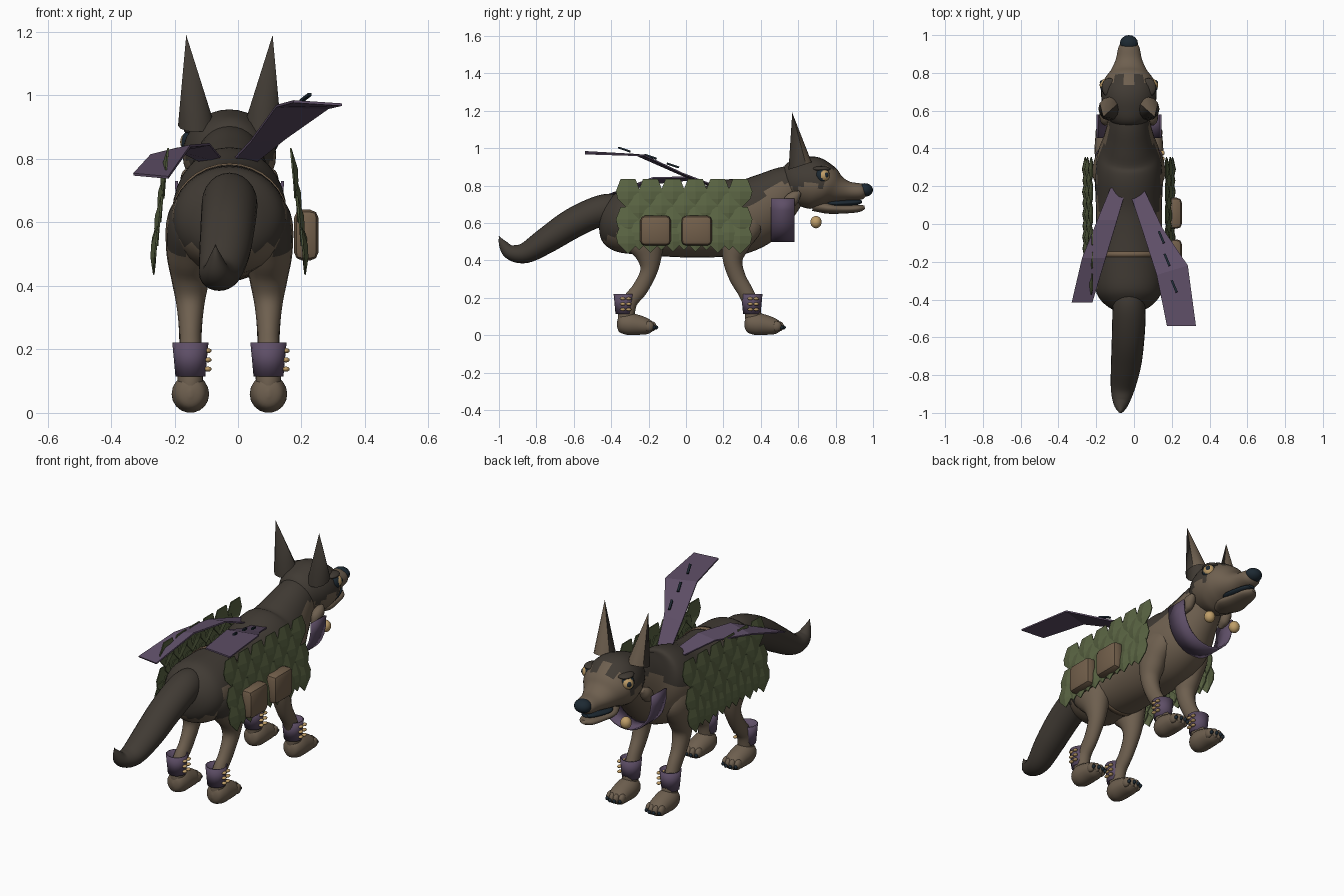
import bpy, bmesh, math
from mathutils import Vector, Matrix

if "Cube" in bpy.data.objects:
    bpy.data.objects.remove(bpy.data.objects["Cube"])

CX = -0.027  # body centre line


def mat(name, r, g, b):
    m = bpy.data.materials.new(name)
    m.diffuse_color = (r, g, b, 1)
    m.use_nodes = True
    m.node_tree.nodes["Principled BSDF"].inputs["Base Color"].default_value = m.diffuse_color
    return m


FUR = mat("brown fur", .155, .115, .078)
DARK = mat("dark fur", .052, .043, .034)
PURPLE = mat("purple cloth", .112, .077, .135)
GREEN = mat("green scale", .10, .125, .055)
LEATHER = mat("leather", .17, .115, .07)
GOLD = mat("gold", .52, .34, .14)
NAVY = mat("navy black", .012, .022, .032)


def finish(name, bm, mats, rule=None, angle=40):
    bmesh.ops.recalc_face_normals(bm, faces=bm.faces)
    me = bpy.data.meshes.new(name)
    bm.to_mesh(me)
    bm.free()
    ob = bpy.data.objects.new(name, me)
    bpy.context.collection.objects.link(ob)
    for m in mats:
        me.materials.append(m)
    if rule:
        for p in me.polygons:
            p.material_index = int(rule(p.center, p.normal))
    if angle:
        bpy.ops.object.select_all(action='DESELECT')
        ob.select_set(True)
        bpy.context.view_layer.objects.active = ob
        bpy.ops.object.shade_smooth_by_angle(angle=math.radians(angle))
    return ob


def catmull(p, steps):
    out = []
    for i in range(len(p) - 1):
        a, b, c, d = p[max(i - 1, 0)], p[i], p[i + 1], p[min(i + 2, len(p) - 1)]
        for s in range(steps):
            t = s / steps
            out.append([.5 * (2 * q + (r - o) * t + (2 * o - 5 * q + 4 * r - u) * t * t
                              + (3 * q - o - 3 * r + u) * t ** 3)
                        for o, q, r, u in zip(a, b, c, d)])
    return out + [list(p[-1])]


def loft(name, pts, mats, rule=None, x=0.0, sides=24, steps=5):
    """Elliptical rings along a path of (y, z, half width, half height, x offset)."""
    path = catmull([tuple(p) + (0,) * (5 - len(p)) for p in pts], steps)
    bm = bmesh.new()
    rings = []
    for i, (y, z, rw, rh, dx) in enumerate(path):
        a, b = path[max(i - 1, 0)], path[min(i + 1, len(path) - 1)]
        t = Vector((0, b[0] - a[0], b[1] - a[1])).normalized()
        n = Vector((0, -t.z, t.y))
        rw, rh = max(rw, .002), max(rh, .002)
        ring = []
        for k in range(sides):
            f = 2 * math.pi * k / sides
            ring.append(bm.verts.new(Vector((CX + x + dx + rw * math.cos(f), y, z)) + n * rh * math.sin(f)))
        rings.append(ring)
    for r, s in zip(rings, rings[1:]):
        for k in range(sides):
            j = (k + 1) % sides
            bm.faces.new((r[k], r[j], s[j], s[k]))
    bm.faces.new(rings[0])
    bm.faces.new(rings[-1])
    return finish(name, bm, mats, rule, 60)


def ball(name, loc, size, m, seg=16):
    bm = bmesh.new()
    bmesh.ops.create_uvsphere(bm, u_segments=seg, v_segments=seg // 2 + 2, radius=1,
                              matrix=Matrix.Translation(loc) @ Matrix.Diagonal((*size, 1)))
    return finish(name, bm, [m], None, 60)


def box(name, loc, size, m, bevel=0, rot=None):
    bm = bmesh.new()
    bmesh.ops.create_cube(bm, size=1, matrix=Matrix.Translation(loc) @ (rot or Matrix()) @ Matrix.Diagonal((*size, 1)))
    if bevel:
        bmesh.ops.bevel(bm, geom=bm.edges[:], offset=bevel, segments=2, affect='EDGES', profile=.5)
    return finish(name, bm, [m], None, 30)


# torso and neck: dark along the back and rump, one dark spot on each shoulder
def torso_dark(c, n):
    edge = .52 if c.y < -.33 else (.68 if c.y < .3 else .68 + (c.y - .3) * .6)
    spot = abs(c.x - CX) > .08 and (c.y - .36) ** 2 + (c.z - .57) ** 2 < .0012
    return c.z > edge + .015 * math.sin(c.y * 30) or spot


loft("torso", [(-.475, .62, 0, 0), (-.45, .62, .09, .09), (-.37, .61, .17, .16), (-.22, .605, .185, .175),
               (-.05, .6, .175, .182), (.1, .605, .175, .19), (.25, .63, .18, .205), (.36, .66, .168, .19),
               (.45, .72, .135, .16), (.54, .785, .11, .125), (.62, .83, .09, .09)], [FUR, DARK], torso_dark, sides=32)


# head: dark crown and cheeks, brown muzzle
def head_dark(c, n):
    dx = abs(c.x - CX)
    return c.z > .80 + .02 * math.sin(c.y * 40) and c.y < .74 + (.05 if .03 < dx < .08 else 0)


loft("head", [(.49, .82, 0, 0), (.53, .82, .085, .09), (.6, .82, .13, .125), (.68, .815, .147, .14),
              (.75, .80, .138, .115), (.81, .78, .098, .077), (.87, .77, .07, .052), (.94, .768, .054, .042),
              (.965, .768, .03, .02)], [FUR, DARK], head_dark, sides=32)
loft("mouth", [(.74, .708, .03, .015), (.8, .705, .07, .018), (.9, .71, .045, .016), (.94, .715, .02, .008)], [NAVY])
loft("lower_jaw", [(.68, .695, .04, .03), (.76, .68, .075, .03), (.84, .675, .062, .024), (.92, .678, .045, .02),
                   (.955, .685, .015, .01)], [FUR])
ball("nose", (CX, .956, .777), (.048, .044, .036), NAVY)

for s in (-1, 1):
    # ears: tall cones with a brown hollow facing forward
    bm = bmesh.new()
    tip = bm.verts.new((CX + s * .136, .568, 1.19))
    base = [bm.verts.new((CX + s * .104 + .058 * math.cos(k * math.pi / 6), .61 + .062 * math.sin(k * math.pi / 6),
                          .905 + .02 * math.sin(k * math.pi / 6))) for k in range(12)]
    front = []
    for k in range(12):
        f = bm.faces.new((base[k], base[(k + 1) % 12], tip))
        if 1 <= k <= 4:
            front.append(f)
    bmesh.ops.inset_region(bm, faces=front, thickness=.008, depth=-.012)
    keep = [f.calc_center_median().copy() for f in front if f.is_valid]
    finish("ear", bm, [DARK, FUR], lambda c, n: any((c - q).length < .001 for q in keep), 40)

    # eyes: dark rim, gold iris, dark pupil, brow
    e = Vector((CX + s * .112, .728, .852))
    d = Vector((s * .8, .58, .12)).normalized()
    ball("eye_rim", e, (.041, .041, .043), NAVY)
    ball("iris", e + d * .013, (.033, .033, .034), GOLD)
    ball("pupil", e + d * .033, (.016, .016, .018), NAVY)
    ball("brow", e + Vector((-s * .008, -.005, .038)), (.04, .05, .014), DARK)
    # cheek tufts and hanging gold drops
    loft("cheek_tuft", [(.61, .765, .012, .01), (.585, .745, .028, .03), (.555, .715, .028, .036),
                        (.53, .685, .012, .012)], [FUR], x=s * .125, sides=12)
    ball("gold_drop", (CX + s * .085, .695, .605), (.03, .03, .033), GOLD)

# tail
loft("tail", [(-.33, .67, .06, .07), (-.41, .672, .083, .085), (-.5, .65, .088, .082), (-.62, .59, .086, .08, -.005),
              (-.75, .505, .08, .07, -.015), (-.86, .44, .066, .055, -.03), (-.94, .445, .045, .04, -.04),
              (-.98, .49, .02, .022, -.043), (-1, .53, 0, 0, -.044)], [DARK])

# legs, paws, claws and laced cuffs
HIND = [(-.28, .7, .02, .05), (-.26, .62, .072, .14), (-.22, .51, .076, .115), (-.197, .42, .06, .07),
        (-.2, .34, .044, .046), (-.245, .25, .035, .043), (-.3, .18, .036, .042), (-.32, .1, .04, .045),
        (-.32, .05, .03, .04)]
FORE = [(.3, .7, .02, .05), (.29, .6, .066, .12), (.265, .49, .066, .08), (.25, .4, .052, .053),
        (.275, .31, .04, .045), (.32, .23, .035, .042), (.35, .16, .037, .042), (.36, .1, .04, .045),
        (.36, .05, .03, .04)]
for s in (-1, 1):
    for kind, pts, cy in (("hind", HIND, -.33), ("front", FORE, .352)):
        x = s * .123
        loft(kind + "_leg", pts, [FUR, DARK], lambda c, n: c.y < -.28 and c.z > .5, x=x, sides=18)
        loft(kind + "_paw", [(cy - .04, .06, .005, .01), (cy - .025, .06, .042, .045), (cy + .02, .061, .058, .06),
                             (cy + .08, .054, .057, .053), (cy + .13, .045, .05, .04), (cy + .155, .04, .03, .02)],
             [FUR], x=x, sides=18)
        for k in (-1.5, -.5, .5, 1.5):
            ty = cy + .15 - .012 * abs(k)
            ball("toe", (CX + x + k * .025, ty, .048), (.018, .028, .028), FUR, 10)
            ball("claw", (CX + x + k * .026, ty + .024, .042), (.009, .014, .011), NAVY, 8)
        bm = bmesh.new()
        bmesh.ops.create_cone(bm, cap_ends=False, segments=16, radius1=.047, radius2=.057, depth=.107,
                              matrix=Matrix.Translation((CX + x, cy, .168)))
        cuff = finish("cuff", bm, [PURPLE])
        cuff.modifiers.new("thickness", 'SOLIDIFY').thickness = .006
        for k in range(3):
            for j in (-.016, .016):
                ball("cuff_stud", (CX + x + .055, cy + j + .008, .138 + k * .029), (.012, .015, .008), GOLD, 8)

# collar: a broad hanging half ring
bm = bmesh.new()
rows = []
for k in range(17):
    a = math.pi * k / 16
    rows.append([bm.verts.new((CX - .172 * math.cos(a), y, .73 - .23 * math.sin(a) ** .8)) for y in (.455, .58)])
for p, q in zip(rows, rows[1:]):
    bm.faces.new((p[0], p[1], q[1], q[0]))
finish("collar", bm, [PURPLE]).modifiers.new("thickness", 'SOLIDIFY').thickness = .01

# scale blankets: staggered folded plates on each flank
for s in (-1, 1):
    bm = bmesh.new()
    for row, z in enumerate((.76, .685, .61, .54, .535)):
        odd = row % 2
        for i in range(5 if odd else 6):
            y = -.31 + .12 * i + .06 * odd
            zc = z - .015 * abs(i - 2.5) / 2.5 if row == 4 else z

            def off(h, out):
                return CX + s * (.192 + .05 * (.83 - zc) / .38 + out)
            top = [bm.verts.new((off(0, -.006), y + w, zc + .075)) for w in (-.04, 0, .04)]
            mid = [bm.verts.new((off(0, o), y + w, zc + .01)) for w, o in ((-.065, .0), (0, .014), (.065, .0))]
            low = [bm.verts.new((off(0, o), y + w, zc - .03)) for w, o in ((-.055, .004), (0, .016), (.055, .004))]
            end = bm.verts.new((off(0, .008), y, zc - .085))
            for a, b in ((top, mid), (mid, low)):
                for k in (0, 1):
                    bm.faces.new((a[k], a[k + 1], b[k + 1], b[k]))
            bm.faces.new((low[0], low[1], end))
            bm.faces.new((low[1], low[2], end))
    ob = finish("scale_blanket", bm, [GREEN], None, 0)
    ob.modifiers.new("thickness", 'SOLIDIFY').thickness = .005

# pouches on the right flank and a belt round the waist
for y in (-.163, .057):
    box("pouch", (.215, y, .56), (.077, .164, .16), LEATHER, .026)
bm = bmesh.new()
bmesh.ops.create_cone(bm, cap_ends=False, segments=32, radius1=1, radius2=1, depth=.03,
                      matrix=Matrix.Translation((CX, -.16, .605)) @ Matrix.Diagonal((.187, 1, .182, 1))
                      @ Matrix.Rotation(math.pi / 2, 4, 'X'))
finish("belt", bm, [LEATHER]).modifiers.new("thickness", 'SOLIDIFY').thickness = .006


# streaming cloth tails
def ribbon(name, pairs):
    bm = bmesh.new()
    v = [[bm.verts.new(p) for p in pr] for pr in pairs]
    for a, b in zip(v, v[1:]):
        bm.faces.new((a[0], a[1], b[1], b[0]))
    finish(name, bm, [PURPLE], None, 0).modifiers.new("thickness", 'SOLIDIFY').thickness = .008


ribbon("right_ribbon", [((-.03, .19, .785), (.05, .19, .79)), ((.04, -.02, .86), (.15, -.02, .87)),
                        ((.12, -.27, .97), (.285, -.22, .965)), ((.175, -.54, .985), (.328, -.54, .975))])
ribbon("left_ribbon", [((-.04, .19, .79), (-.125, .19, .80)), ((-.09, .02, .85), (-.195, .02, .835)),
                       ((-.15, -.18, .845), (-.275, -.18, .815)), ((-.22, -.415, .745), (-.33, -.415, .755))])
for x, y, z in ((.145, -.07, .908), (.175, -.19, .955), (.213, -.33, .993)):
    box("ribbon_stitch", (x, y, z), (.012, .07, .009), NAVY, 0,
        Matrix.Rotation(.4, 4, 'Z') @ Matrix.Rotation(-.3, 4, 'X'))
